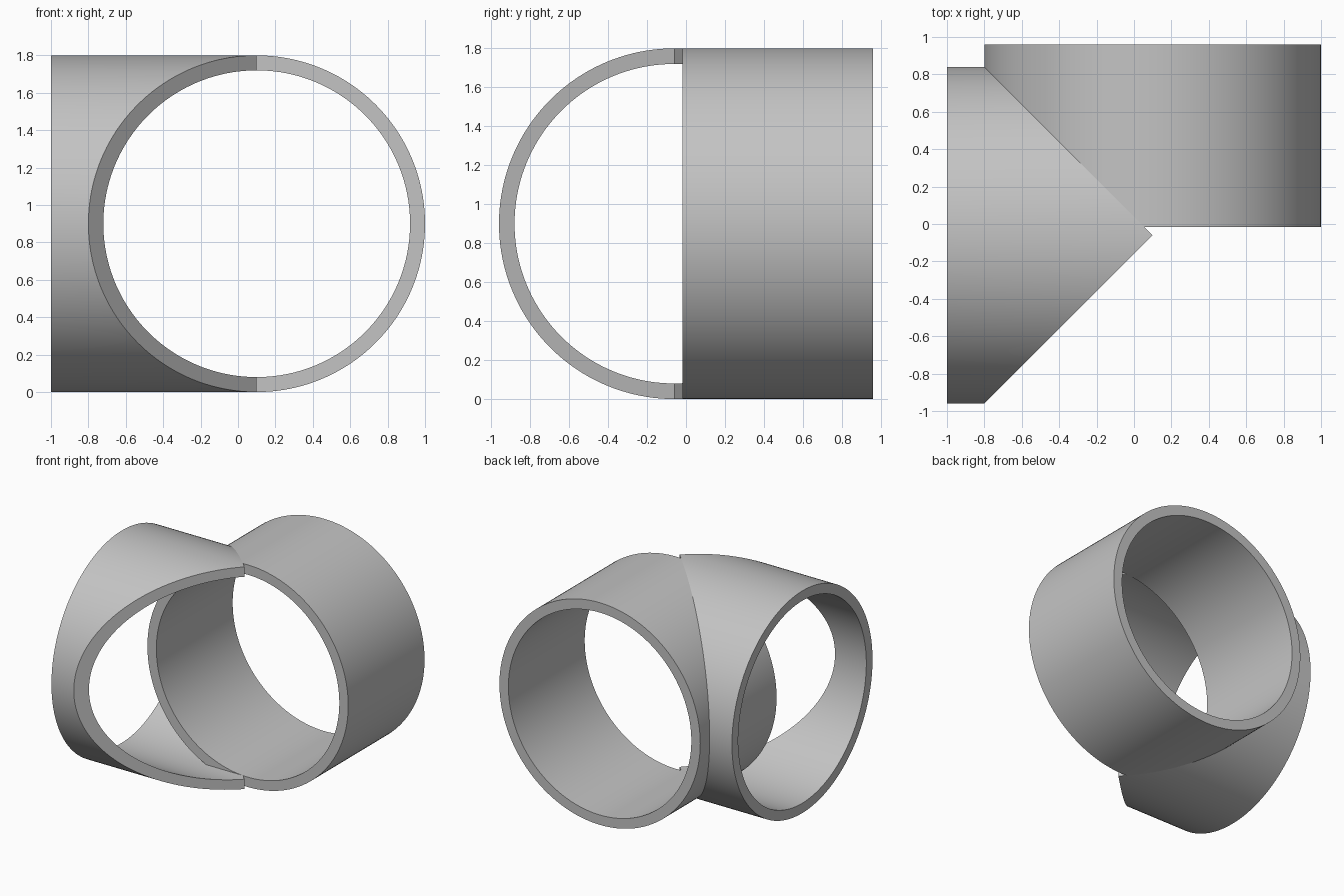
import bpy
import bmesh
from math import cos, sin, tau, radians

cube = bpy.data.objects.get("Cube")
if cube:
    bpy.data.objects.remove(cube, do_unlink=True)

OUTER, INNER, SEGMENTS = 0.9, 0.82, 160
CENTRE_X, CENTRE_Y = 0.1, -0.06

grey = bpy.data.materials.new("plain grey")
grey.use_nodes = True
colour = (0.55, 0.55, 0.55, 1)
grey.diffuse_color = colour
grey.node_tree.nodes["Principled BSDF"].inputs["Base Color"].default_value = colour


def make_tube(name, start, end, place):
    """Hollow tube; start and end give the axial position for a sideways offset,
    place turns (axial, sideways, height) into a point."""
    bm = bmesh.new()
    # Four corners of the wall section, in order around it
    corners = ((OUTER, start), (OUTER, end), (INNER, end), (INNER, start))
    rings = []
    for i in range(SEGMENTS):
        c, s = cos(tau * i / SEGMENTS), sin(tau * i / SEGMENTS)
        rings.append([bm.verts.new(place(f(r * c), r * c, OUTER + r * s))
                      for r, f in corners])
    for i, ring in enumerate(rings):
        following = rings[(i + 1) % SEGMENTS]
        for k in range(4):
            n = (k + 1) % 4
            bm.faces.new((ring[k], ring[n], following[n], following[k]))
    bmesh.ops.recalc_face_normals(bm, faces=bm.faces)
    mesh = bpy.data.meshes.new(name)
    bm.to_mesh(mesh)
    bm.free()
    mesh.materials.append(grey)
    obj = bpy.data.objects.new(name, mesh)
    bpy.context.collection.objects.link(obj)
    bpy.ops.object.select_all(action="DESELECT")
    obj.select_set(True)
    bpy.context.view_layer.objects.active = obj
    bpy.ops.object.shade_smooth_by_angle(angle=radians(30))
    return obj


# Straight tube running front to back
make_tube("straight_tube", lambda w: -0.017, lambda w: 0.96,
          lambda a, w, z: (CENTRE_X + w, a, z))

# Side tube running left to right, with a pointed double mitre at its inner end
make_tube("mitred_side_tube", lambda w: -1.0, lambda w: CENTRE_X - abs(w),
          lambda a, w, z: (a, CENTRE_Y + w, z))
